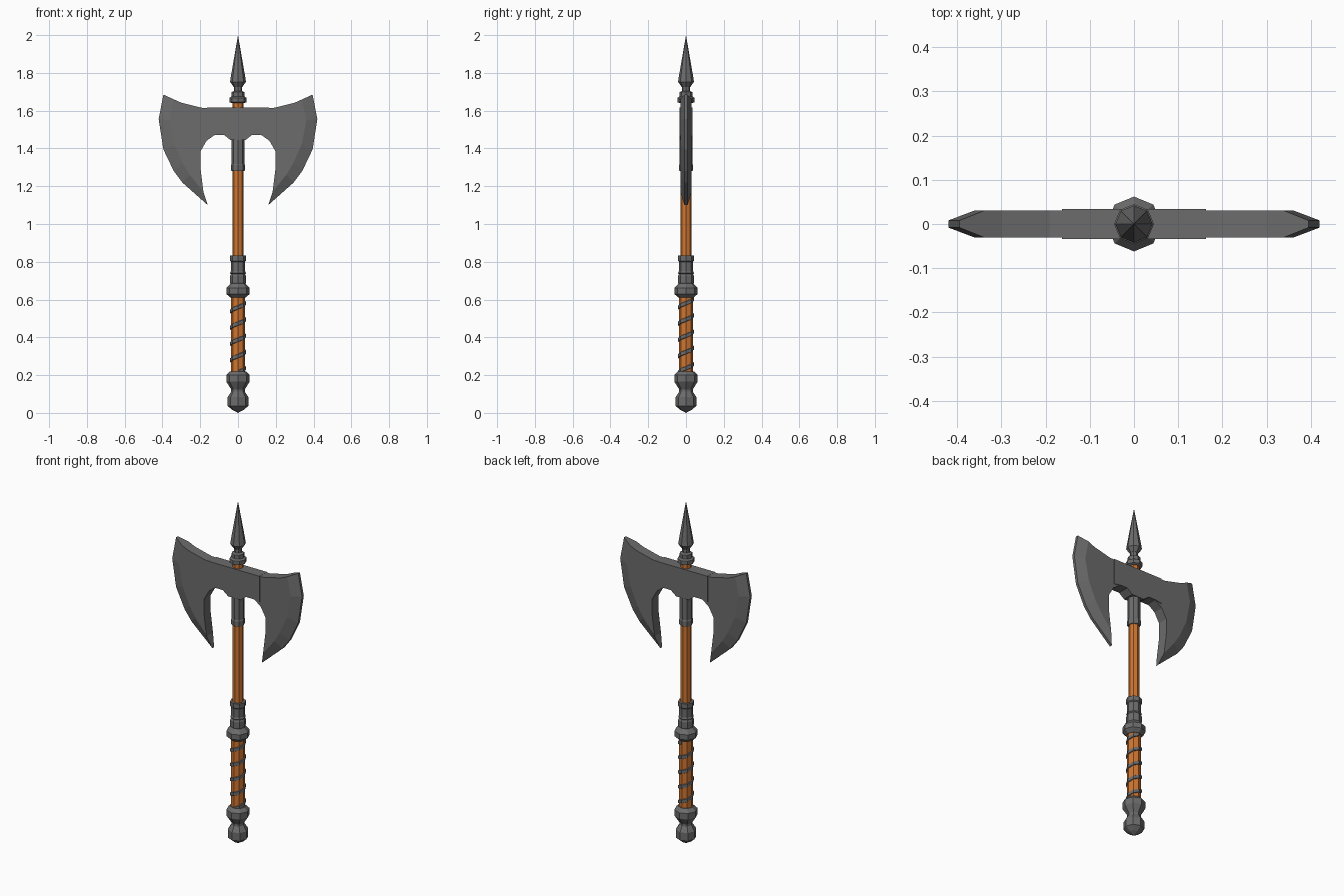
import bpy, bmesh
from math import sin, cos, pi

cube = bpy.data.objects.get("Cube")
if cube:
    bpy.data.objects.remove(cube)


def material(name, rgb):
    m = bpy.data.materials.new(name)
    m.use_nodes = True
    m.diffuse_color = (*rgb, 1)
    m.node_tree.nodes["Principled BSDF"].inputs["Base Color"].default_value = (*rgb, 1)
    return m


STEEL = material("dark steel", (0.15, 0.15, 0.15))
WOOD = material("orange wood", (0.62, 0.18, 0.03))
SIDES = 8


def finish(bm, name, mat):
    bmesh.ops.recalc_face_normals(bm, faces=bm.faces)
    mesh = bpy.data.meshes.new(name)
    bm.to_mesh(mesh)
    bm.free()
    mesh.materials.append(mat)
    ob = bpy.data.objects.new(name, mesh)
    bpy.context.collection.objects.link(ob)
    return ob


def bridge(bm, a, b, closed=True):
    """Quads between two rows of vertices."""
    n = len(a)
    for i in range(n if closed else n - 1):
        j = (i + 1) % n
        bm.faces.new((a[i], a[j], b[j], b[i]))


def lathe(name, profile, mat):
    """Octagonal turned part from (radius, height) pairs, capped at both ends."""
    bm = bmesh.new()
    rings = []
    for r, z in profile:
        rings.append([bm.verts.new((r * cos(2 * pi * k / SIDES), r * sin(2 * pi * k / SIDES), z))
                      for k in range(SIDES)])
    for a, b in zip(rings, rings[1:]):
        bridge(bm, a, b)
    bm.faces.new(rings[0])
    bm.faces.new(rings[-1])
    bmesh.ops.remove_doubles(bm, verts=bm.verts, dist=0.0001)
    return finish(bm, name, mat)


def row(bm, points, y):
    return [bm.verts.new((x, y, z)) for x, z in points]


def mirror_x(ob):
    mod = ob.modifiers.new("mirror", 'MIRROR')
    mod.use_axis[0] = True
    mod.use_clip = True


# Wooden shaft and thicker grip
lathe("shaft", [(0.029, 0.6), (0.029, 1.66)], WOOD)
lathe("grip", [(0.037, 0.2), (0.037, 0.63)], WOOD)

# Pommel: a ball under a wide ring
lathe("pommel", [(0, 0), (0.03, 0.016), (0.055, 0.037), (0.055, 0.083), (0.036, 0.113),
                 (0.036, 0.125), (0.062, 0.165), (0.062, 0.2), (0.042, 0.22)], STEEL)

# Guard ball and banded ferrule above the grip
lathe("guard", [(0.04, 0.61), (0.062, 0.63), (0.062, 0.66), (0.04, 0.685)], STEEL)
lathe("ferrule", [(0.038, 0.68), (0.042, 0.69), (0.042, 0.725), (0.037, 0.735),
                  (0.042, 0.74), (0.038, 0.75), (0.038, 0.8), (0.043, 0.805), (0.043, 0.832)], STEEL)

# Spiral band around the grip
bm = bmesh.new()
pitch, z = 0.086, 0.215
sections = []
step = 0
while z < 0.612:
    a = 2 * pi * step / SIDES - pi / 2
    sections.append([bm.verts.new((r * cos(a), r * sin(a), z + h))
                     for r, h in ((0.034, -0.012), (0.042, -0.009), (0.042, 0.009), (0.034, 0.012))])
    step += 1
    z += pitch / SIDES
for a, b in zip(sections, sections[1:]):
    bridge(bm, a, b)
bm.faces.new(sections[0])
bm.faces.new(sections[-1])
finish(bm, "grip_band", STEEL)

# Twin blade: one half with a bevelled cutting edge, mirrored
top = [(0, 1.615), (0.19, 1.615), (0.3, 1.642)]
bevel = [(0.34, 1.66), (0.362, 1.55), (0.337, 1.42), (0.292, 1.32), (0.255, 1.26), (0.183, 1.17)]
edge = [(0.395, 1.685), (0.42, 1.555), (0.395, 1.395), (0.34, 1.28), (0.295, 1.22), (0.16, 1.1)]
inner = [(0.198, 1.29), (0.198, 1.385), (0.167, 1.44), (0.12, 1.474), (0.075, 1.474),
         (0.04, 1.45), (0, 1.45)]
bm = bmesh.new()
flats, edges = [], []
for side in (-1, 1):
    flat = row(bm, top + bevel + inner, side * 0.03)
    rim = row(bm, edge, side * 0.008)
    bm.faces.new(flat)
    bridge(bm, flat[len(top):len(top) + len(bevel)], rim, closed=False)
    flats.append(flat)
    edges.append(rim)
first, last = len(top), len(top) + len(bevel) - 1
bridge(bm, edges[0], edges[1], closed=False)
bridge(bm, flats[0][:first + 1], flats[1][:first + 1], closed=False)
bridge(bm, flats[0][last:], flats[1][last:], closed=False)
for i, e in ((first, 0), (last, -1)):
    bm.faces.new((flats[0][i], edges[0][e], edges[1][e], flats[1][i]))
mirror_x(finish(bm, "twin_blade", STEEL))

# Raised plate over the middle of the blade
plate = [(0, 1.616), (0.163, 1.616), (0.163, 1.465), (0.12, 1.472), (0.075, 1.472),
         (0.04, 1.445), (0, 1.445)]
bm = bmesh.new()
front, back = row(bm, plate, -0.034), row(bm, plate, 0.034)
bm.faces.new(front)
bm.faces.new(back)
bridge(bm, front, back, closed=False)
mirror_x(finish(bm, "blade_plate", STEEL))

# Socket below the blade
lathe("socket", [(0.034, 1.28), (0.037, 1.285), (0.037, 1.312), (0.034, 1.318), (0.034, 1.5)], STEEL)

# Collar and spear point
lathe("collar", [(0.034, 1.64), (0.045, 1.645), (0.045, 1.668), (0.034, 1.675), (0.034, 1.698),
                 (0.021, 1.705), (0.021, 1.735)], STEEL)
lathe("spear_point", [(0.022, 1.725), (0.042, 1.752), (0.038, 1.78), (0, 2.0)], STEEL)
